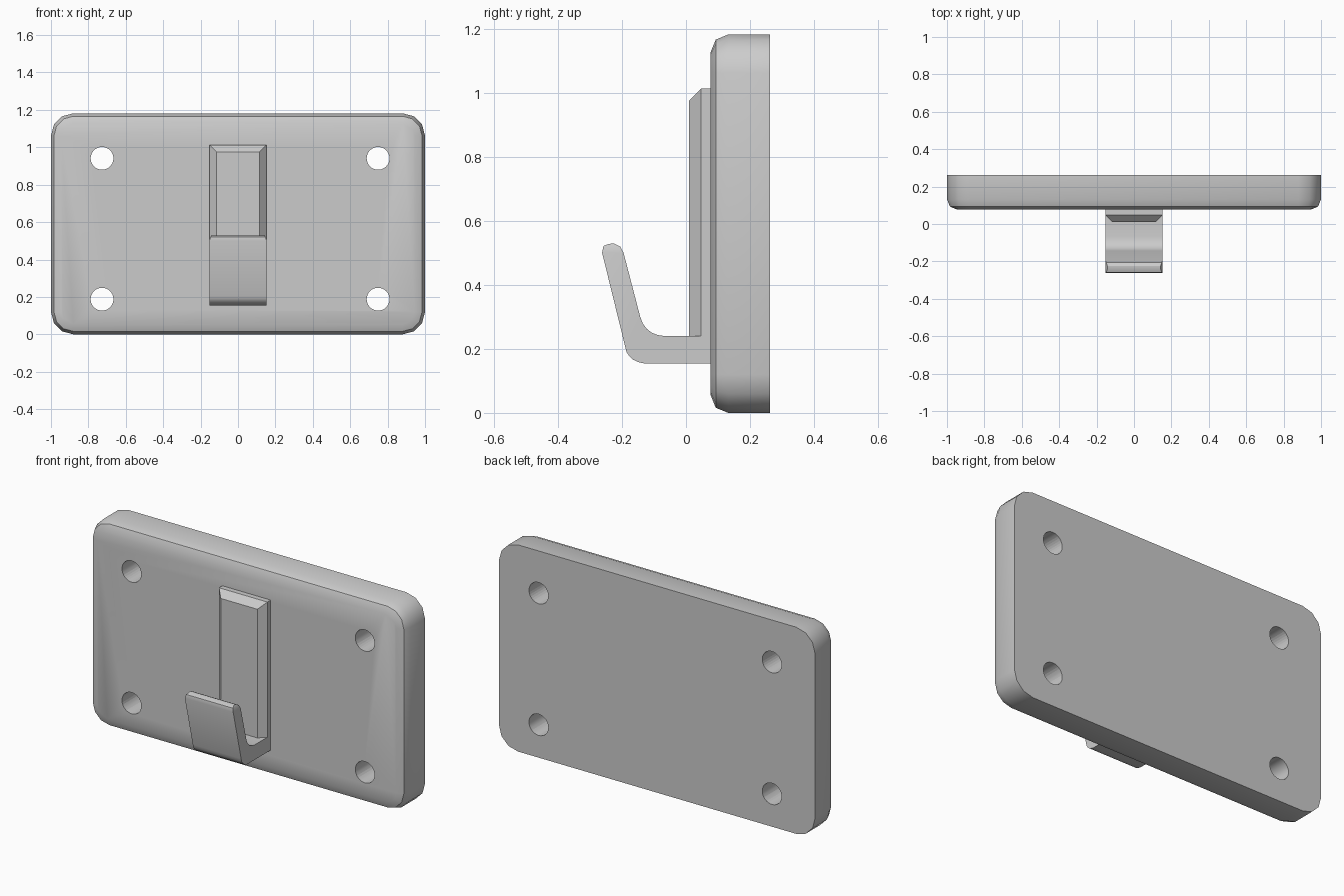
import bpy, bmesh, math

if "Cube" in bpy.data.objects:
    bpy.data.objects.remove(bpy.data.objects["Cube"])


def loft(name, rings, angle):
    """Skin a list of equal-length closed rings and cap both ends."""
    bm = bmesh.new()
    rows = [[bm.verts.new(p) for p in ring] for ring in rings]
    n = len(rows[0])
    for a, b in zip(rows, rows[1:]):
        for i in range(n):
            j = (i + 1) % n
            bm.faces.new((a[i], a[j], b[j], b[i]))
    bm.faces.new(rows[0])
    bm.faces.new(rows[-1])
    bmesh.ops.recalc_face_normals(bm, faces=bm.faces)
    mesh = bpy.data.meshes.new(name)
    bm.to_mesh(mesh)
    bm.free()
    ob = bpy.data.objects.new(name, mesh)
    bpy.context.collection.objects.link(ob)
    smooth(ob, angle)
    return ob


def smooth(ob, angle):
    bpy.ops.object.select_all(action='DESELECT')
    ob.select_set(True)
    bpy.context.view_layer.objects.active = ob
    bpy.ops.object.shade_smooth_by_angle(angle=math.radians(angle))


def rounded_ring(y, inset):
    """Rounded rectangle outline of the plate, three segments per corner."""
    r, pts = 0.12, []
    for k, (sx, sz) in enumerate([(1, 1), (-1, 1), (-1, -1), (1, -1)]):
        for s in range(4):
            a = math.radians(90 * k + 30 * s)
            pts.append((sx * (1 - r) + (r - inset) * math.cos(a), y,
                        0.591 + sz * (0.591 - r) + (r - inset) * math.sin(a)))
    return pts


# Wall plate with rounded corners and a bevelled front edge
plate = loft("wall_plate", [rounded_ring(y, d) for y, d in
                            [(0.262, 0), (0.132, 0), (0.093, 0.016), (0.077, 0.055)]], 35)

# Four screw holes through the plate
for x in (-0.727, 0.749):
    for z in (0.188, 0.941):
        bpy.ops.mesh.primitive_cylinder_add(vertices=32, radius=0.061, depth=0.6,
                                            location=(x, 0.17, z),
                                            rotation=(math.pi / 2, 0, 0))
        cutter = bpy.context.object
        cutter.name = "screw_hole_cutter"
        cutter.hide_render = True
        mod = plate.modifiers.new("screw_hole", 'BOOLEAN')
        mod.object = cutter
        mod.operation = 'DIFFERENCE'
        mod.solver = 'EXACT'
        bpy.context.view_layer.objects.active = plate
        bpy.ops.object.modifier_apply(modifier=mod.name)
        bpy.data.objects.remove(cutter)
smooth(plate, 35)


# Raised backing block, chamfered on the top and sides
def block_ring(y, w, top):
    return [(-w, y, 0.24), (w, y, 0.24), (w, y, top), (-w, y, top)]


loft("backing_block", [block_ring(0.078, 0.153, 1.013), block_ring(0.047, 0.153, 1.013),
                       block_ring(0.01, 0.116, 0.976)], 20)

# Hook: stations of outer (y, z), inner (y, z) and half width
stations = [
    (0.078, 0.155, 0.078, 0.24, 0.153),
    (0.0, 0.155, 0.0, 0.24, 0.153),
    (-0.133, 0.155, -0.067, 0.24, 0.153),
    (-0.15, 0.159, -0.088, 0.243, 0.153),
    (-0.165, 0.166, -0.108, 0.251, 0.153),
    (-0.177, 0.177, -0.123, 0.263, 0.153),
    (-0.186, 0.19, -0.135, 0.279, 0.153),
    (-0.19, 0.207, -0.143, 0.30, 0.153),
    (-0.262, 0.50, -0.195, 0.50, 0.153),
    (-0.258, 0.521, -0.205, 0.519, 0.148),
    (-0.241, 0.528, -0.225, 0.529, 0.142),
]
loft("hook", [[(-w, oy, oz), (w, oy, oz), (w, iy, iz), (-w, iy, iz)]
              for oy, oz, iy, iz, w in stations], 30)
